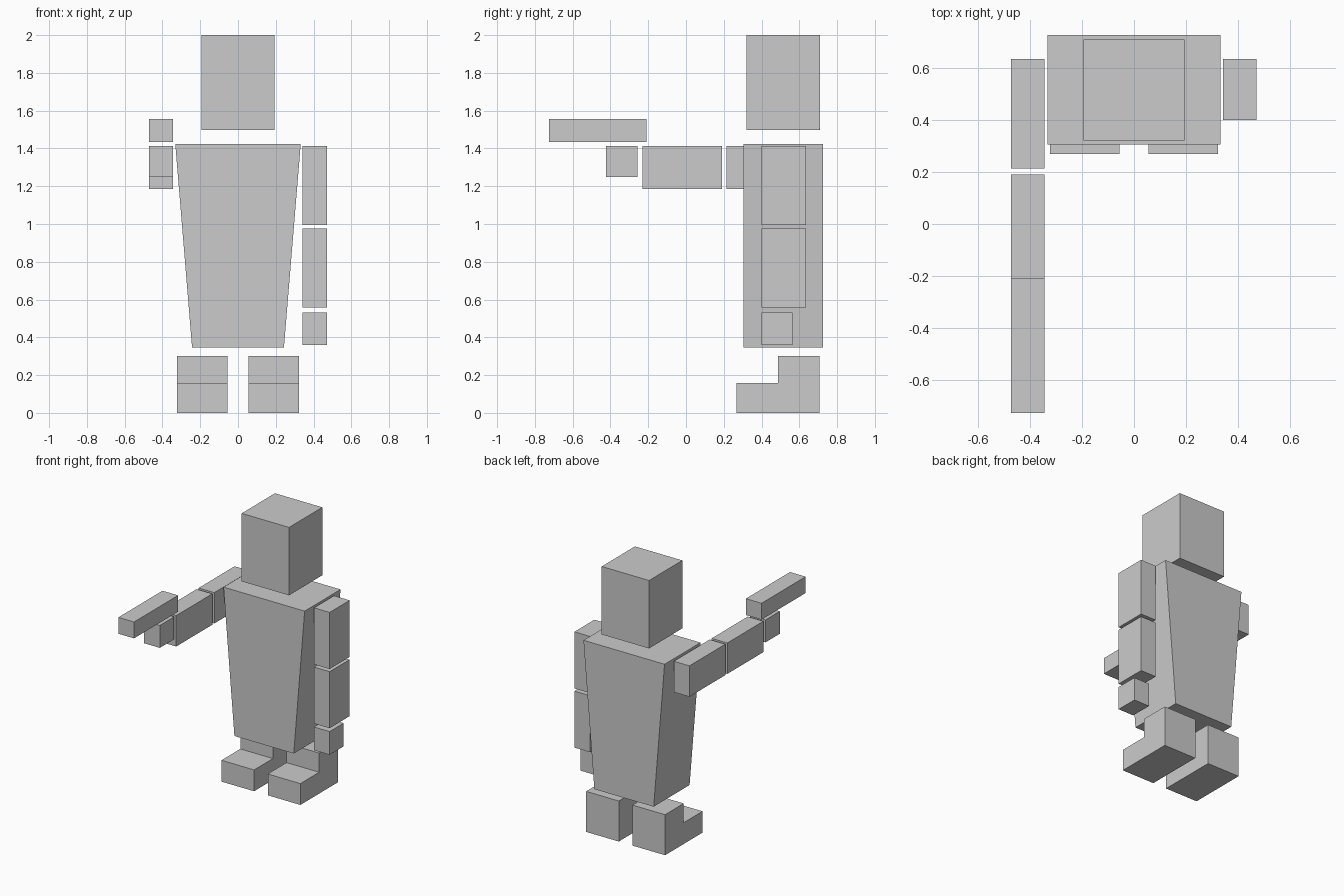
import bpy
import bmesh
from mathutils import Vector

if "Cube" in bpy.data.objects:
    bpy.data.objects.remove(bpy.data.objects["Cube"])


def prism(name, profile, axis, lo, hi):
    """Extrude a 2D profile along axis: 'x' takes (y, z) points, 'y' takes (x, z)."""
    bm = bmesh.new()
    place = (lambda a, b: (lo, a, b)) if axis == 'x' else (lambda a, b: (a, lo, b))
    face = bm.faces.new([bm.verts.new(place(a, b)) for a, b in profile])
    out = bmesh.ops.extrude_face_region(bm, geom=[face])
    moved = [v for v in out['geom'] if isinstance(v, bmesh.types.BMVert)]
    shift = Vector((hi - lo, 0, 0)) if axis == 'x' else Vector((0, hi - lo, 0))
    bmesh.ops.translate(bm, verts=moved, vec=shift)
    bmesh.ops.recalc_face_normals(bm, faces=bm.faces)
    mesh = bpy.data.meshes.new(name)
    bm.to_mesh(mesh)
    bm.free()
    obj = bpy.data.objects.new(name, mesh)
    bpy.context.collection.objects.link(obj)
    return obj


def box(name, x, y, z):
    corners = [(y[0], z[0]), (y[1], z[0]), (y[1], z[1]), (y[0], z[1])]
    return prism(name, corners, 'x', *x)


# Head and tapered torso
box("head", (-0.194, 0.194), (0.32, 0.709), (1.497, 2.0))
prism("torso", [(-0.243, 0.345), (0.243, 0.345), (0.332, 1.423), (-0.332, 1.423)],
      'y', 0.305, 0.725)

# L-shaped feet
foot = [(0.268, 0), (0.706, 0), (0.706, 0.30), (0.488, 0.30), (0.488, 0.158), (0.268, 0.158)]
for side, x in (("right", (-0.323, -0.056)), ("left", (0.056, 0.323))):
    prism(side + "_foot", foot, 'x', *x)

# Left arm hanging down
arm_x = (0.342, 0.470)
box("left_upper_arm", arm_x, (0.40, 0.634), (0.995, 1.414))
box("left_forearm", arm_x, (0.40, 0.634), (0.557, 0.975))
box("left_hand", arm_x, (0.40, 0.564), (0.36, 0.532))

# Right arm reaching forward, with a bar above the hand
arm_x = (-0.472, -0.344)
box("right_upper_arm", arm_x, (0.214, 0.634), (1.185, 1.414))
box("right_forearm", arm_x, (-0.231, 0.191), (1.185, 1.414))
box("right_hand", arm_x, (-0.423, -0.256), (1.248, 1.414))
box("held_bar", arm_x, (-0.725, -0.209), (1.434, 1.555))
